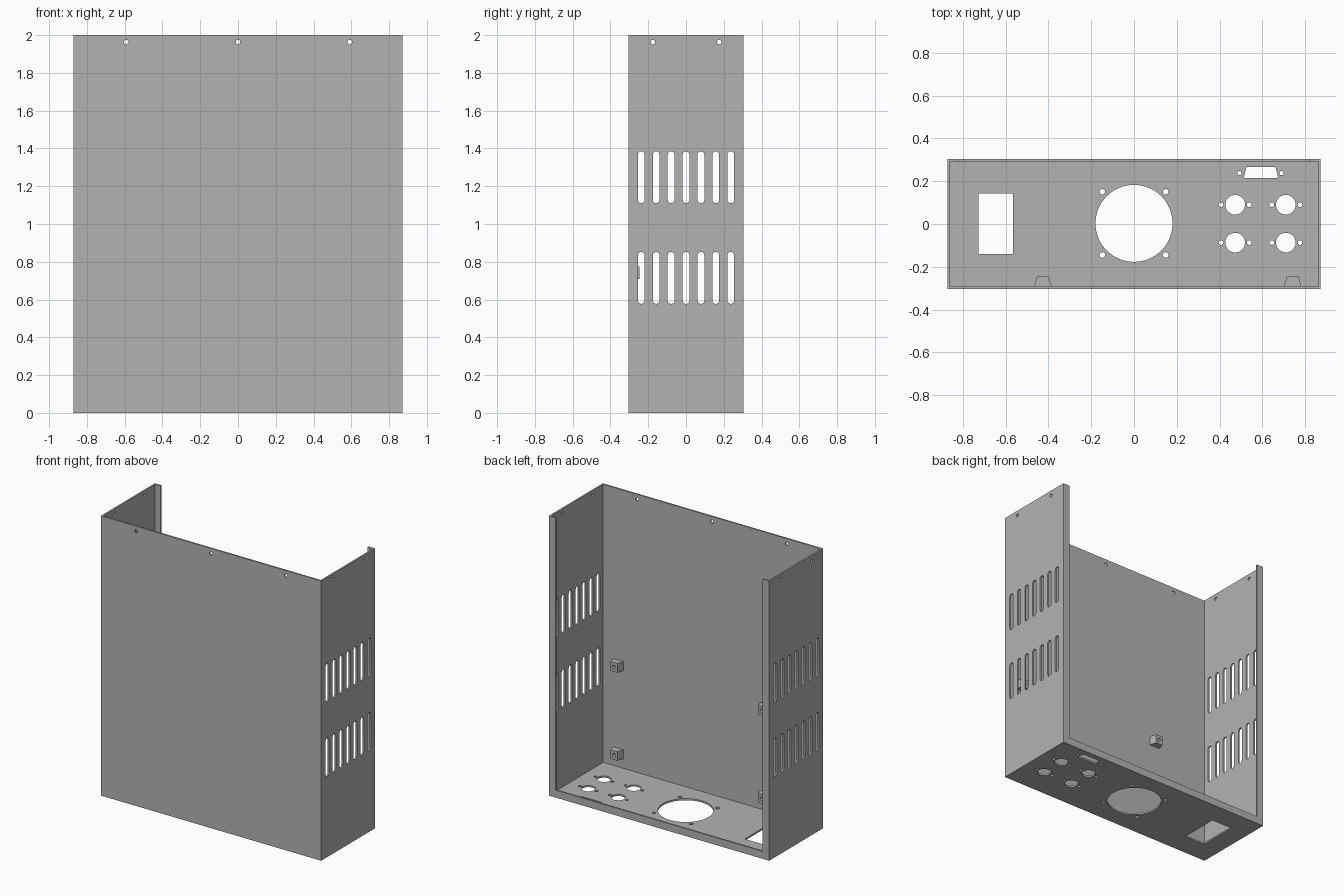
import bpy, bmesh
from math import cos, sin, pi
from mathutils import Matrix, Vector

cube = bpy.data.objects.get("Cube")
if cube:
    bpy.data.objects.remove(cube, do_unlink=True)

W, D, H, T = 0.872, 0.305, 2.0, 0.012   # half width, half depth, height, sheet
LIP = 0.053                              # width of the folded rear lip

grey = bpy.data.materials.new("sheet_grey")
grey.use_nodes = True
colour = (0.45, 0.45, 0.45, 1)
grey.diffuse_color = colour
grey.node_tree.nodes["Principled BSDF"].inputs["Base Color"].default_value = colour

# Columns: where the profile's u, v and its extrusion point
PLANES = {
    "x": Matrix(((0, 0, 1), (1, 0, 0), (0, 1, 0))),    # u = y, v = z
    "y": Matrix(((1, 0, 0), (0, 0, -1), (0, 1, 0))),   # u = x, v = z
    "z": Matrix.Identity(3),                           # u = x, v = y
}


def prism(bm, pts, axis, low, high):
    """Extrude a 2D profile along an axis between two positions."""
    m = PLANES[axis]
    sign = -1 if axis == "y" else 1
    verts = [bm.verts.new(m @ Vector((u, v, sign * low))) for u, v in pts]
    face = bm.faces.new(verts)
    out = bmesh.ops.extrude_face_region(bm, geom=[face])
    moved = [g for g in out["geom"] if isinstance(g, bmesh.types.BMVert)]
    bmesh.ops.translate(bm, verts=moved, vec=m @ Vector((0, 0, sign * (high - low))))


def rect(u0, u1, v0, v1):
    return [(u0, v0), (u1, v0), (u1, v1), (u0, v1)]


def circle(u, v, r, n=20):
    return [(u + r * cos(2 * pi * i / n), v + r * sin(2 * pi * i / n)) for i in range(n)]


def slot(u, v0, v1, r, n=8):
    top = [(u + r * cos(pi * i / n), v1 - r + r * sin(pi * i / n)) for i in range(n + 1)]
    low = [(u - r * cos(pi * i / n), v0 + r - r * sin(pi * i / n)) for i in range(n + 1)]
    return top + low


def make(name, *prisms):
    bm = bmesh.new()
    for p in prisms:
        prism(bm, *p)
    bmesh.ops.recalc_face_normals(bm, faces=bm.faces[:])
    mesh = bpy.data.meshes.new(name)
    bm.to_mesh(mesh)
    bm.free()
    mesh.materials.append(grey)
    obj = bpy.data.objects.new(name, mesh)
    bpy.context.collection.objects.link(obj)
    return obj


def cut(obj, cutter):
    """Subtract the cutter from the object and discard it."""
    mod = obj.modifiers.new("cut", "BOOLEAN")
    mod.operation, mod.solver, mod.object = "DIFFERENCE", "EXACT", cutter
    bpy.context.view_layer.objects.active = obj
    bpy.ops.object.modifier_apply(modifier=mod.name)
    bpy.data.objects.remove(cutter, do_unlink=True)


def smooth(obj):
    bpy.ops.object.select_all(action="DESELECT")
    obj.select_set(True)
    bpy.context.view_layer.objects.active = obj
    bpy.ops.object.shade_smooth_by_angle()


# Folded sheet case: open top, rear opening framed by a lip
case = make("case", (rect(-W, W, -D, D), "z", 0, H))
cut(case, make("cavity", (rect(T - W, W - T, T - D, D - T), "z", T, H + 0.1)))
cut(case, make("rear_opening",
               (rect(LIP - W, W - LIP, LIP, H + 0.1), "y", D - 2 * T, D + 0.1)))

holes = []
# Side vents and top screw holes, on both sides
for low, high in ((-W - 0.01, -W + 0.02), (W - 0.02, W + 0.01)):
    for i in range(-3, 4):
        for z0 in (0.577, 1.11):
            holes.append((slot(i * 0.079, z0, z0 + 0.275, 0.018), "x", low, high))
    for y in (-0.175, 0.175):
        holes.append((circle(y, 1.963, 0.012), "x", low, high))

# Front screw holes
for x in (-0.592, 0, 0.592):
    holes.append((circle(x, 1.963, 0.012), "y", -D - 0.01, -D + 0.02))

# Floor cutouts: power inlet, fan, round sockets and a wedge-shaped port
floor = [rect(-0.727, -0.565, -0.14, 0.143), circle(0, 0.003, 0.18, 64)]
floor += [circle(sx * 0.148, 0.003 + sy * 0.148, 0.013) for sx in (-1, 1) for sy in (-1, 1)]
for x in (0.473, 0.71):
    for y in (-0.087, 0.09):
        floor.append(circle(x, y, 0.046, 32))
        floor += [circle(x + s * 0.066, y, 0.011) for s in (-1, 1)]
floor.append([(0.518, 0.215), (0.669, 0.215), (0.673, 0.22), (0.663, 0.262),
              (0.658, 0.266), (0.529, 0.266), (0.524, 0.262), (0.514, 0.22)])
floor += [circle(x, 0.238, 0.01) for x in (0.493, 0.69)]
holes += [(pts, "z", -0.01, 0.03) for pts in floor]

cut(case, make("hole_cutter", *holes))
smooth(case)

# Tapered mounting blocks with a screw hole, on the inside of the front
for side, x in (("right", -0.426), ("left", 0.742)):
    for level, z in (("lower", 0.08), ("upper", 0.71)):
        y0, y1 = -D + T - 0.002, -0.245
        taper = [(x - 0.041, y0), (x + 0.041, y0), (x + 0.028, y1), (x - 0.028, y1)]
        block = make(f"mounting_block_{level}_{side}", (taper, "z", z, z + 0.065))
        cut(block, make("screw_cutter",
                        (circle(x, z + 0.033, 0.012), "y", y0 + 0.005, y1 + 0.02)))
        smooth(block)
